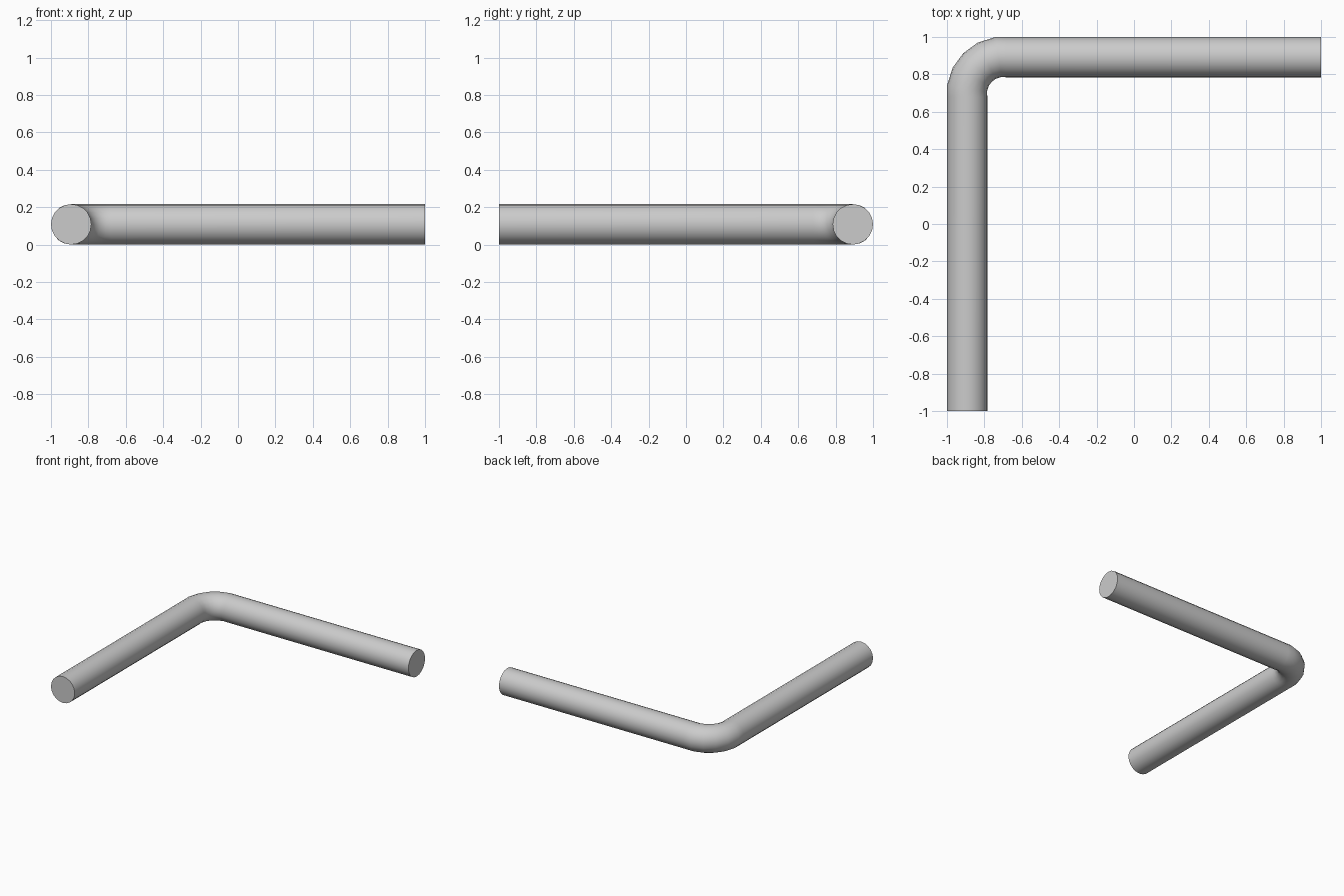
import bpy, bmesh
from math import radians, cos, sin, pi

if "Cube" in bpy.data.objects:
    bpy.data.objects.remove(bpy.data.objects["Cube"])

R = 0.108      # pipe radius
SIDES = 20

# Outer edge of the elbow: (x, y, normal angle in degrees), first half up to the diagonal
half = [(-1, -1, 0), (-1, 0.68, 0), (-1, 0.74, 9), (-0.97, 0.835, 26)]
middle = [(-0.913, 0.913, 45)]
# The second half mirrors the first across the diagonal x = -y
path = half + middle + [(-y, -x, 90 - a) for x, y, a in reversed(half)]

# Sweep a circle along the path
bm = bmesh.new()
rings = []
for x, y, a in path:
    nx, ny = -cos(radians(a)), sin(radians(a))   # outward direction
    cx, cy = x - nx * R, y - ny * R
    ring = []
    for i in range(SIDES):
        t = 2 * pi * i / SIDES
        ring.append(bm.verts.new((cx + nx * R * cos(t), cy + ny * R * cos(t), R + R * sin(t))))
    rings.append(ring)

for k, (r0, r1) in enumerate(zip(rings, rings[1:])):
    for i in range(SIDES):
        j = (i + 1) % SIDES
        f = bm.faces.new((r0[i], r0[j], r1[j], r1[i]))

# End caps
bm.faces.new(rings[0])
bm.faces.new(rings[-1])
bmesh.ops.recalc_face_normals(bm, faces=bm.faces)

mesh = bpy.data.meshes.new("bent_pipe")
bm.to_mesh(mesh)
bm.free()
pipe = bpy.data.objects.new("bent_pipe", mesh)
bpy.context.collection.objects.link(pipe)
bpy.context.view_layer.objects.active = pipe
pipe.select_set(True)
bpy.ops.object.shade_smooth_by_angle(angle=radians(30))
